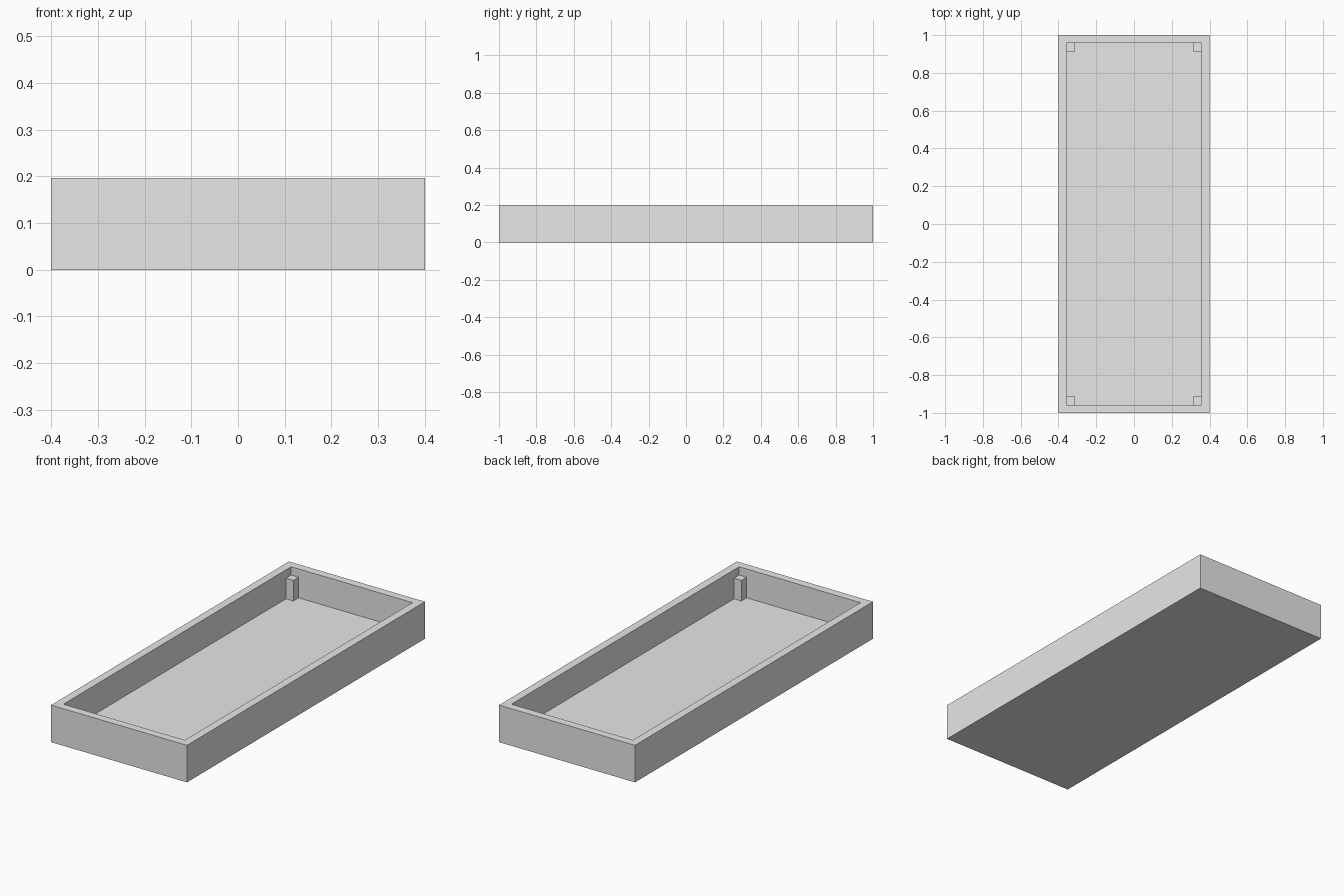
import bpy
import bmesh

if "Cube" in bpy.data.objects:
    bpy.data.objects.remove(bpy.data.objects["Cube"], do_unlink=True)

WIDTH, LENGTH, HEIGHT = 0.8, 2.0, 0.197
WALL, FLOOR = 0.043, 0.043
POST, POST_TOP = 0.044, 0.153

grey = bpy.data.materials.new("light_grey")
grey.use_nodes = True
colour = (0.8, 0.8, 0.8, 1)
grey.diffuse_color = colour
grey.node_tree.nodes["Principled BSDF"].inputs["Base Color"].default_value = colour


def block(bm, low, high):
    """Add a box between two corners and return its faces."""
    verts = bmesh.ops.create_cube(bm, size=1)["verts"]
    for v in verts:
        for i in range(3):
            v.co[i] = high[i] if v.co[i] > 0 else low[i]
    return {f for v in verts for f in v.link_faces}


def finish(bm, name):
    mesh = bpy.data.meshes.new(name)
    bm.to_mesh(mesh)
    bm.free()
    mesh.materials.append(grey)
    obj = bpy.data.objects.new(name, mesh)
    bpy.context.collection.objects.link(obj)
    return obj


# Open tray: inset the top face for the rim, then push it down to the floor
bm = bmesh.new()
x, y = WIDTH / 2, LENGTH / 2
faces = block(bm, (-x, -y, 0), (x, y, HEIGHT))
bm.normal_update()
top = max(faces, key=lambda f: f.calc_center_median().z)
bmesh.ops.inset_region(bm, faces=[top], thickness=WALL, use_even_offset=True)
floor = bmesh.ops.extrude_discrete_faces(bm, faces=[top])["faces"][0]
bmesh.ops.translate(bm, verts=floor.verts, vec=(0, 0, FLOOR - HEIGHT))
bmesh.ops.recalc_face_normals(bm, faces=bm.faces)
finish(bm, "tray")

# Short square post in each inner corner, mirrored across both axes
bm = bmesh.new()
ix, iy = x - WALL, y - WALL
block(bm, (ix - POST, iy - POST, FLOOR), (ix, iy, POST_TOP))
posts = finish(bm, "corner_posts")
mirror = posts.modifiers.new("mirror", "MIRROR")
mirror.use_axis = (True, True, False)
mirror.use_mirror_merge = False
